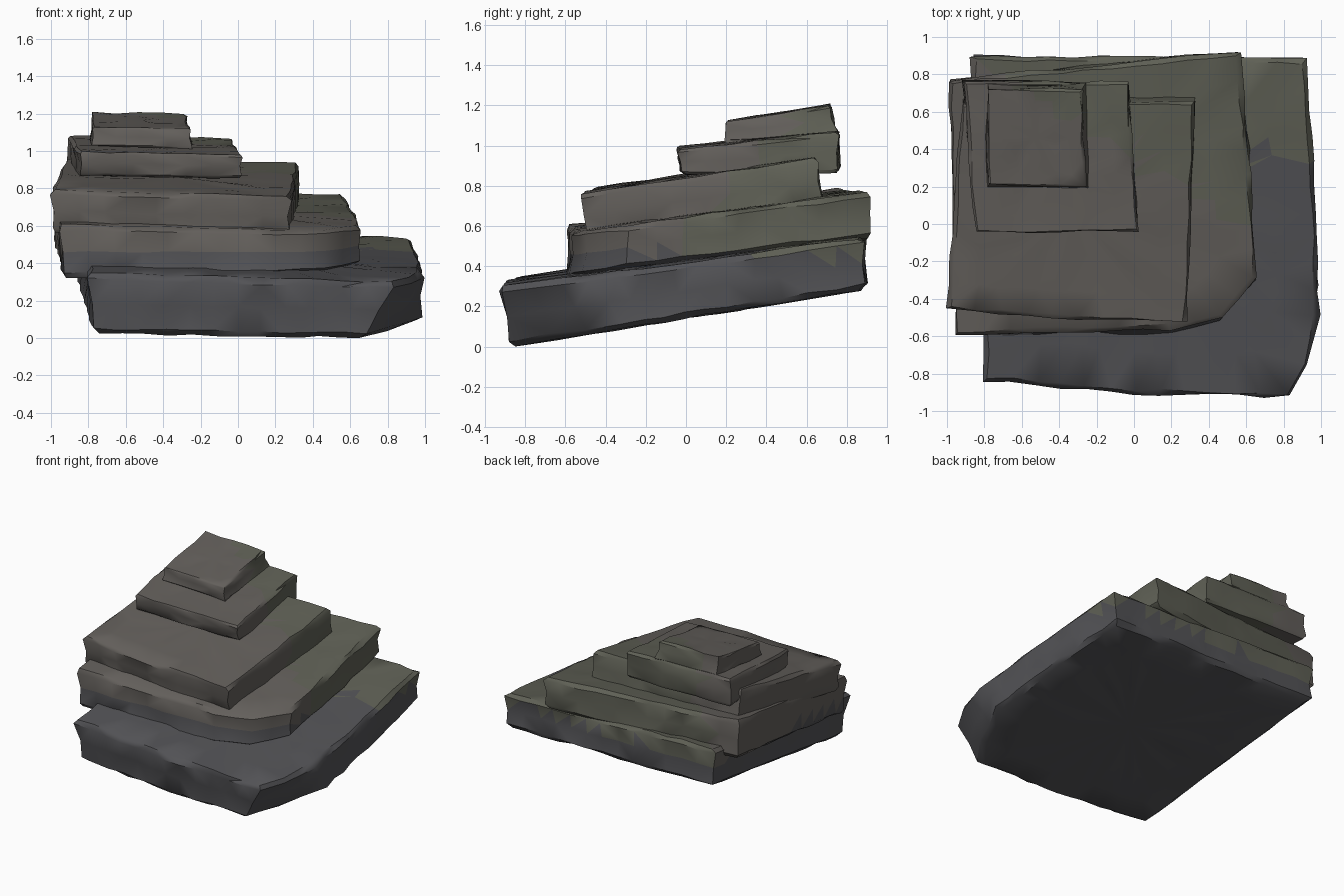
import bpy, bmesh, random
from mathutils import Vector, noise

if "Cube" in bpy.data.objects:
    bpy.data.objects.remove(bpy.data.objects["Cube"])

random.seed(4)


def material(name, rgb):
    m = bpy.data.materials.new(name)
    m.diffuse_color = (*rgb, 1)
    m.use_nodes = True
    m.node_tree.nodes["Principled BSDF"].inputs["Base Color"].default_value = m.diffuse_color
    return m


MATS = [material("dark_stone", (0.085, 0.085, 0.092)),
        material("brown_stone", (0.125, 0.115, 0.105)),
        material("mossy_stone", (0.115, 0.118, 0.092))]

# ring profile of a slab: (scale about centre, height 0..1)
RINGS = [(0.4, 0), (0.75, 0), (0.96, 0), (0.995, 0.1), (0.985, 0.5),
         (1.0, 0.9), (0.975, 1), (0.75, 1), (0.4, 1)]


def resample(top, low, step=0.14):
    """Split matching top and bottom outlines into short segments."""
    out = []
    for i in range(len(top)):
        j = (i + 1) % len(top)
        a, b, c, d = (Vector(p) for p in (top[i], top[j], low[i], low[j]))
        n = max(1, round((b - a).length / step))
        out += [(a.lerp(b, k / n), c.lerp(d, k / n)) for k in range(n)]
    return out


def slab(name, top, low, z_low, z_top, jit=0.01):
    """z_low, z_top: (height at y=0, slope in y, slope in x)."""
    pts = resample(top, low or top)
    n = len(pts)
    centre = sum((p[0] for p in pts), Vector((0, 0))) / n
    bm = bmesh.new()

    def place(p, t):
        h0 = z_low[0] + z_low[1] * p.y + z_low[2] * p.x
        h1 = z_top[0] + z_top[1] * p.y + z_top[2] * p.x
        return Vector((p.x, p.y, h0 + (h1 - h0) * t))

    rings = []
    for s, t in RINGS:
        ring = []
        for up, lo in pts:
            p = lo.lerp(up, t)
            v = place(centre + (p - centre) * s, t)
            v += Vector((random.uniform(-jit, jit), random.uniform(-jit, jit),
                         random.uniform(-jit, jit) * 0.6))
            ring.append(bm.verts.new(v))
        rings.append(ring)
    for a, b in zip(rings, rings[1:]):
        for i in range(n):
            j = (i + 1) % n
            bm.faces.new((a[i], a[j], b[j], b[i]))
    for ring, t in ((rings[0], 0), (rings[-1], 1)):
        c = bm.verts.new(place(centre, t))
        for i in range(n):
            bm.faces.new((ring[i], ring[(i + 1) % n], c))
    bmesh.ops.triangulate(bm, faces=[f for f in bm.faces if len(f.verts) > 3])
    bmesh.ops.recalc_face_normals(bm, faces=bm.faces)

    # weathering: dark at the foot, moss towards the back right
    for f in bm.faces:
        c = f.calc_center_median()
        w = noise.noise(c * 3) * 0.05
        f.material_index = 0 if c.z + w < 0.46 else (2 if c.y + 0.6 * c.x + w > 0.35 else 1)
    me = bpy.data.meshes.new(name)
    bm.to_mesh(me)
    bm.free()
    for m in MATS:
        me.materials.append(m)
    ob = bpy.data.objects.new(name, me)
    bpy.context.collection.objects.link(ob)
    bpy.context.view_layer.objects.active = ob
    ob.select_set(True)
    bpy.ops.object.shade_smooth_by_angle(angle=0.7)
    ob.select_set(False)
    return ob


# base slab, corner worn away at the front right
slab("base_slab",
     [(-0.8, -0.84), (0.0, -0.91), (0.84, -0.93), (0.93, -0.76), (0.99, -0.5),
      (0.97, 0.2), (0.92, 0.88), (-0.87, 0.9)],
     [(-0.78, -0.8), (0.0, -0.87), (0.68, -0.88), (0.82, -0.68), (0.98, -0.3),
      (0.97, 0.2), (0.91, 0.9), (-0.86, 0.9)],
     (0.15, 0.162, -0.005), (0.45, 0.135, -0.025))

# second slab, with a cut corner
slab("second_slab",
     [(-0.96, -0.59), (0.2, -0.56), (0.48, -0.5), (0.66, -0.29), (0.61, 0.4),
      (0.57, 0.92), (-0.4, 0.83), (-0.99, 0.77)],
     [(-0.94, -0.6), (0.2, -0.59), (0.46, -0.51), (0.65, -0.29), (0.62, 0.4),
      (0.56, 0.93), (-0.4, 0.84), (-0.98, 0.77)],
     (0.42, 0.13, 0.02), (0.665, 0.135, -0.025))

# third slab
slab("third_slab",
     [(-1.0, -0.46), (-0.3, -0.51), (0.28, -0.53), (0.33, 0.65), (-0.92, 0.64)],
     [(-1.0, -0.44), (-0.3, -0.48), (0.28, -0.49), (0.33, 0.69), (-0.92, 0.68)],
     (0.62, 0.14, -0.01), (0.85, 0.155, -0.02), 0.008)

# fourth slab, overhanging at the back
slab("fourth_slab",
     [(-0.85, -0.05), (0.02, -0.04), (-0.03, 0.76), (-0.91, 0.76)],
     [(-0.85, -0.03), (0.02, -0.02), (-0.02, 0.76), (-0.92, 0.77)],
     (0.86, 0.01, -0.02), (0.99, 0.11, -0.02), 0.008)

# cap block
slab("cap_block",
     [(-0.78, 0.21), (-0.26, 0.2), (-0.28, 0.72), (-0.78, 0.72)],
     [(-0.79, 0.2), (-0.24, 0.19), (-0.26, 0.75), (-0.79, 0.75)],
     (1.0, 0.08, -0.02), (1.09, 0.16, -0.01), 0.008)

# rest the stack on the ground
obs = list(bpy.context.collection.objects)
low = min(v.co.z for o in obs for v in o.data.vertices)
for o in obs:
    for v in o.data.vertices:
        v.co.z -= low
